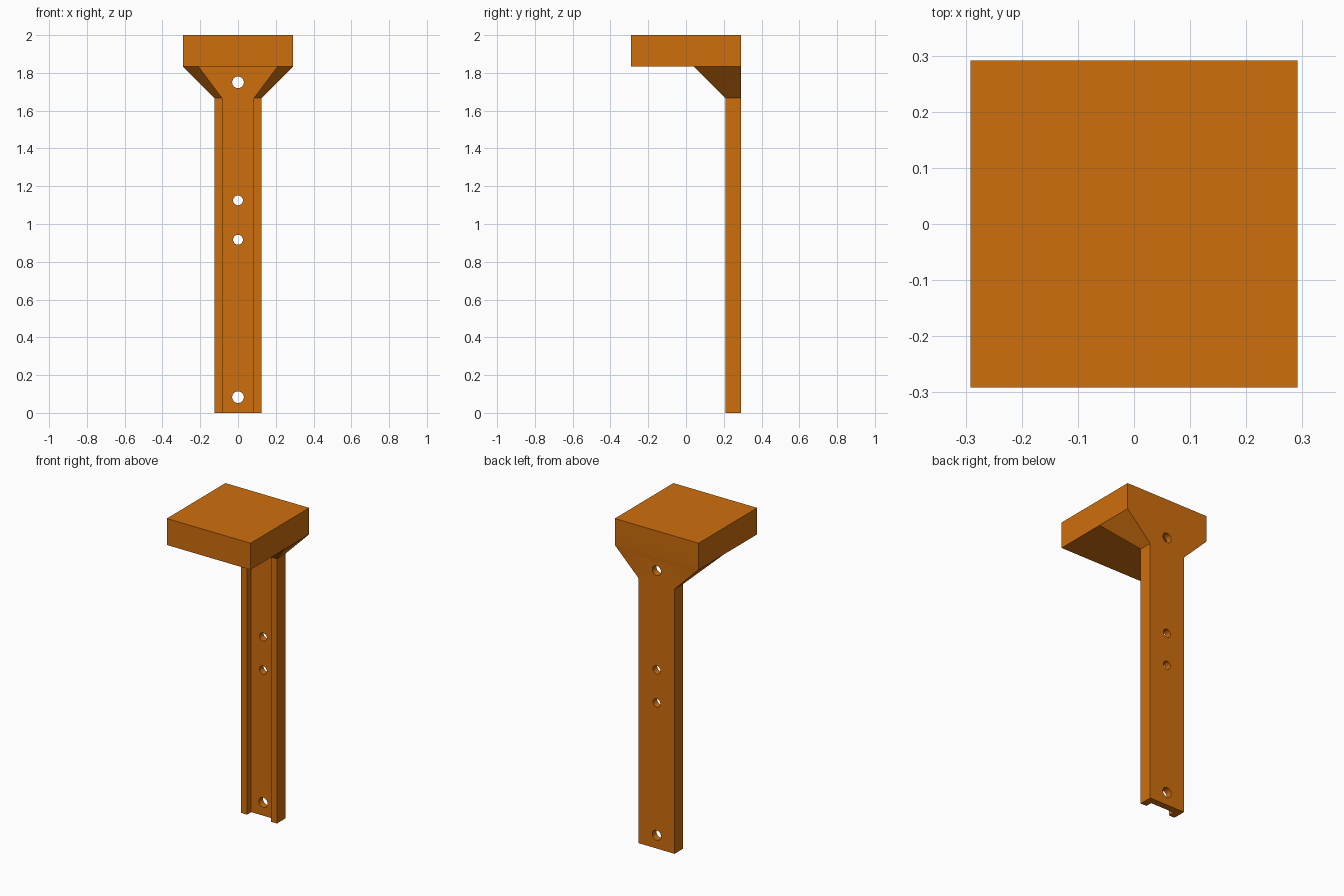
import bpy, bmesh, math

if "Cube" in bpy.data.objects:
    bpy.data.objects.remove(bpy.data.objects["Cube"])

U = 1 / 24  # model grid step

orange = bpy.data.materials.new("orange")
orange.diffuse_color = (0.62, 0.157, 0.004, 1)
orange.use_nodes = True
orange.node_tree.nodes["Principled BSDF"].inputs["Base Color"].default_value = orange.diffuse_color


def make_object(name, bm):
    bmesh.ops.recalc_face_normals(bm, faces=bm.faces)
    mesh = bpy.data.meshes.new(name)
    bm.to_mesh(mesh)
    bm.free()
    mesh.materials.append(orange)
    obj = bpy.data.objects.new(name, mesh)
    bpy.context.collection.objects.link(obj)
    return obj


def channel(outer, inner, front, z):
    """U-shaped section open to the front, at height z."""
    half = [(outer, 7), (outer, front), (inner, front), (inner, 6)]
    pts = half + [(-x, y) for x, y in reversed(half)]
    return [(x * U, y * U, z * U) for x, y in pts]


def boolean(target, helper, operation):
    helper.hide_render = True
    mod = target.modifiers.new(operation.lower(), 'BOOLEAN')
    mod.operation, mod.solver, mod.object = operation, 'EXACT', helper
    bpy.context.view_layer.objects.active = target
    bpy.ops.object.modifier_apply(modifier=mod.name)
    bpy.data.objects.remove(helper)


# Channel post flaring out into the gusset under the block
bm = bmesh.new()
rings = [[bm.verts.new(p) for p in channel(*s)]
         for s in ((3, 2, 5, 0), (3, 2, 5, 40), (7, 5, 1, 44))]
for low, high in zip(rings, rings[1:]):
    for i in range(8):
        j = (i + 1) % 8
        bm.faces.new((low[i], low[j], high[j], high[i]))
bm.faces.new(rings[0])
bm.faces.new(rings[-1])
bracket = make_object("post_bracket", bm)

# Square block on top, fused to the post
bm = bmesh.new()
bmesh.ops.create_cube(bm, size=1)
bmesh.ops.scale(bm, vec=(14 * U, 14 * U, 4 * U), verts=bm.verts)
bmesh.ops.translate(bm, vec=(0, 0, 46 * U), verts=bm.verts)
boolean(bracket, make_object("top_block", bm), 'UNION')

# Screw holes through the web
for z, r in ((2, 0.031), (22, 0.026), (27, 0.026), (42, 0.031)):
    bm = bmesh.new()
    bmesh.ops.create_cone(bm, cap_ends=True, segments=24,
                          radius1=r, radius2=r, depth=0.2)
    cutter = make_object("hole_cutter", bm)
    cutter.rotation_euler.x = math.pi / 2
    cutter.location = (0, 6.5 * U, z * U)
    bpy.context.view_layer.update()
    boolean(bracket, cutter, 'DIFFERENCE')

bpy.ops.object.select_all(action='DESELECT')
bracket.select_set(True)
bpy.context.view_layer.objects.active = bracket
bpy.ops.object.shade_smooth_by_angle(angle=math.radians(30))
